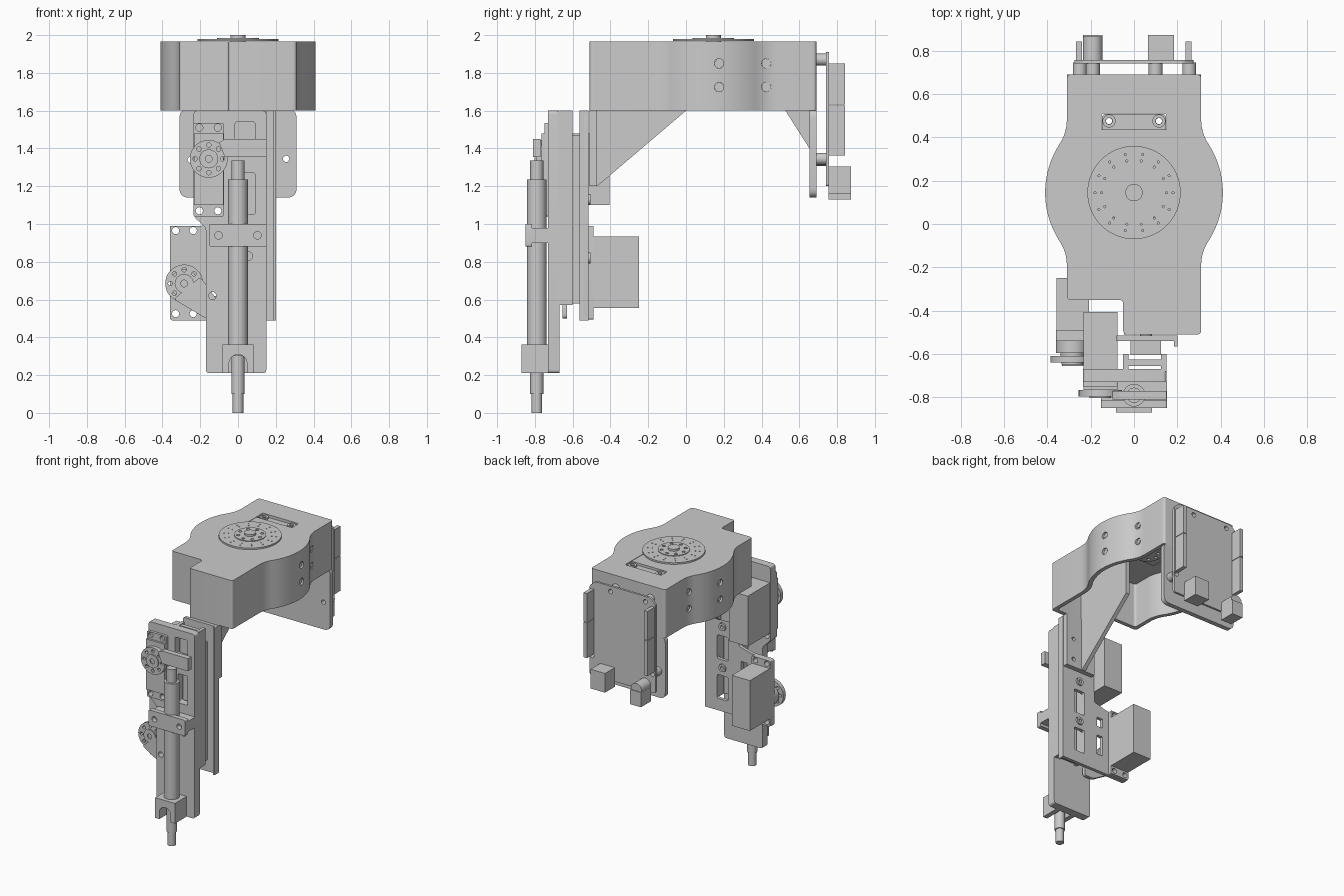
import bpy, bmesh, math
from mathutils import Vector

default = bpy.data.objects.get("Cube")
if default:
    bpy.data.objects.remove(default, do_unlink=True)

gray = bpy.data.materials.new("machine_gray")
gray.use_nodes = True
COLOR = (0.6, 0.6, 0.6, 1)
gray.diffuse_color = COLOR
gray.node_tree.nodes["Principled BSDF"].inputs["Base Color"].default_value = COLOR
made = []


def arc(cx, cy, r, a0, a1, n=10):
    angles = [math.radians(a0 + (a1 - a0) * i / n) for i in range(n + 1)]
    return [(cx + r * math.cos(a), cy + r * math.sin(a)) for a in angles]


def circle(cx, cy, r, n=32):
    return arc(cx, cy, r, 0, 360, n)[:-1]


def ring(cx, cy, radius, r, count):
    """A ring of small hole outlines."""
    return [circle(x, y, r, 12) for x, y in circle(cx, cy, radius, count)]


def rounded(points, r):
    """Round the corners that sit between two long edges."""
    out = []
    for i, p in enumerate(points):
        p = Vector(p)
        a = Vector(points[i - 1]) - p
        b = Vector(points[(i + 1) % len(points)]) - p
        if min(a.length, b.length) < 2.1 * r:
            out.append(tuple(p))
            continue
        a, b = p + a.normalized() * r, p + b.normalized() * r
        for k in range(6):
            t = k / 5
            out.append(tuple(a * (1 - t) ** 2 + p * 2 * t * (1 - t) + b * t * t))
    return out


def rect(x0, x1, y0, y1, r=0):
    pts = [(x0, y0), (x1, y0), (x1, y1), (x0, y1)]
    return rounded(pts, r) if r else pts


def plate(name, axis, lo, hi, *loops):
    """Extrude an outline with holes along one axis."""
    curve = bpy.data.curves.new(name, 'CURVE')
    curve.dimensions, curve.fill_mode = '2D', 'BOTH'
    curve.extrude = (hi - lo) / 2
    for loop in loops:
        spline = curve.splines.new('POLY')
        spline.points.add(len(loop) - 1)
        for pt, (u, v) in zip(spline.points, loop):
            pt.co = (u, v, 0, 1)
        spline.use_cyclic_u = True
    temp = bpy.data.objects.new(name + "_curve", curve)
    bpy.context.collection.objects.link(temp)
    graph = bpy.context.evaluated_depsgraph_get()
    mesh = bpy.data.meshes.new_from_object(temp.evaluated_get(graph))
    bpy.data.objects.remove(temp, do_unlink=True)
    bm = bmesh.new()
    bm.from_mesh(mesh)
    for vert in bm.verts:
        u, v, w = vert.co
        w += (lo + hi) / 2
        vert.co = {'x': (w, u, v), 'y': (u, w, v), 'z': (u, v, w)}[axis]
    bmesh.ops.remove_doubles(bm, verts=bm.verts, dist=1e-5)
    bmesh.ops.recalc_face_normals(bm, faces=bm.faces)
    bm.to_mesh(mesh)
    bm.free()
    mesh.materials.clear()
    mesh.materials.append(gray)
    obj = bpy.data.objects.new(name, mesh)
    bpy.context.collection.objects.link(obj)
    made.append(obj)
    return obj


def box(name, x0, x1, y0, y1, z0, z1):
    return plate(name, 'z', z0, z1, rect(x0, x1, y0, y1))


def carve(obj, cutter):
    """Cut one part out of another and drop the cutter."""
    made.remove(cutter)
    cutter.hide_render = True
    mod = obj.modifiers.new("cut", 'BOOLEAN')
    mod.operation, mod.object = 'DIFFERENCE', cutter
    graph = bpy.context.evaluated_depsgraph_get()
    mesh = bpy.data.meshes.new_from_object(obj.evaluated_get(graph))
    obj.modifiers.clear()
    obj.data = mesh
    bpy.data.objects.remove(cutter, do_unlink=True)


# Hollow housing with a round bulge and a notched front corner
HUB = 0.145


def housing_outline(t):
    d, turn = 0.335, math.degrees(math.atan2(0.335, 0.51))
    side = arc(0.51, HUB - d, 0.2 + t, 180, 180 - turn)
    side += arc(0, HUB, 0.41 - t, -turn, turn, 24)[1:]
    side += arc(0.51, HUB + d, 0.2 + t, 180 + turn, 180)[1:]
    left = [(-x, y) for x, y in reversed(side)]
    w, back, notch, front = 0.31 - t, 0.69 - t, t - 0.35, t - 0.51
    pts = side + [(w, back), (-w, back)] + left
    pts += [(-w, notch), (t - 0.05, notch), (t - 0.05, front), (w, front)]
    return rounded(pts, 0.02)


housing = plate("housing", 'z', 1.6, 1.965, housing_outline(0), rect(-0.15, 0.15, 0.02, 0.51, 0.01))
carve(housing, plate("cavity_cutter", 'z', 1.5, 1.935, housing_outline(0.03)))
carve(housing, plate("screw_cutter", 'x', -0.6, 0.6,
                     *[circle(y, z, 0.025, 20) for y in (0.175, 0.425) for z in (1.725, 1.85)]))
for s in (-1, 1):
    for y, x in ((0.175, 0.385), (0.425, 0.3)):
        for z in (1.725, 1.85):
            plate("screw_seat", 'x', s * x - 0.01, s * x + 0.01, circle(y, z, 0.0245, 20))
            plate("screw_head", 'x', s * x - 0.015, s * x + 0.015, circle(y, z, 0.014, 16))

# Turntable drive
plate("turntable_motor_flange", 'z', 1.91, 1.945, rect(-0.148, 0.148, 0, 0.508, 0.02),
      circle(-0.115, 0.475, 0.014), circle(0.115, 0.475, 0.014))
for s in (-1, 1):
    plate("flange_boss", 'z', 1.94, 1.96, circle(s * 0.115, 0.475, 0.03), circle(s * 0.115, 0.475, 0.015))
box("turntable_motor", -0.149, 0.149, 0.03, 0.435, 1.88, 1.963)
plate("turntable_underside_ring", 'z', 1.865, 1.885, circle(0, HUB, 0.1), *ring(0, HUB, 0.073, 0.012, 8))
plate("turntable_disc", 'z', 1.968, 1.98, circle(0, HUB, 0.215, 64),
      *ring(0, HUB, 0.15, 0.005, 14), *ring(0, HUB, 0.18, 0.005, 14))
plate("turntable_hub", 'z', 1.975, 1.985, circle(0, HUB, 0.11, 48), *ring(0, HUB, 0.083, 0.012, 8))
plate("turntable_pin", 'z', 1.96, 2.0, circle(0, HUB, 0.04))

# Rear hanging plate and its brace
standoffs = ((-0.19, 1.87), (0.1, 1.87), (-0.25, 1.34), (0.255, 1.345))
bores = [circle(x, z, 0.017, 20) for x, z in standoffs]
plate("rear_plate", 'y', 0.655, 0.69, rounded([(-0.31, 1.61), (-0.31, 1.14), (0.31, 1.14), (0.31, 1.61)], 0.05),
      *bores[2:])
plate("rear_brace", 'x', 0.04, 0.07, [(0.52, 1.61), (0.66, 1.39), (0.66, 1.61)])

# Circuit board on standoffs, with connectors
plate("circuit_board", 'y', 0.74, 0.757, rounded([(-0.275, 1.2), (0.275, 1.2), (0.275, 1.87),
      (0.23, 1.91), (-0.23, 1.91), (-0.275, 1.87)], 0.015), *bores)
for (x, z), bore in zip(standoffs, bores):
    plate("standoff", 'y', 0.685, 0.745, circle(x, z, 0.032, 24), bore)
for x in (-0.268, 0.238):
    for z0, z1 in ((1.363, 1.628), (1.632, 1.85)):
        box("pin_header", x, x + 0.028, 0.755, 0.843, z0, z1)
box("data_socket", 0.065, 0.185, 0.755, 0.873, 1.16, 1.305)
box("power_socket", -0.235, -0.145, 0.755, 0.873, 1.13, 1.24)
plate("power_barrel", 'y', 0.755, 0.865, circle(-0.19, 1.25, 0.045))

# Front hanging plate and brace
plate("front_plate", 'y', -0.51, -0.475, rect(-0.045, 0.2, 1.2, 1.6),
      circle(0.14, 1.26, 0.015), circle(0.14, 1.42, 0.015))
plate("front_brace", 'x', 0.04, 0.07, [(-0.49, 1.2), (-0.47, 1.2), (0, 1.6), (0, 1.94), (-0.49, 1.94)])


# Geared motors with drilled horns
def flange_holes(x0, x1, z0, z1):
    return [circle(x, z, 0.019, 20) for x in (x0 + 0.03, x1 - 0.032) for z in (z0 - 0.03, z1 + 0.03)]


def motor(name, span, rear, flange, horn, hx, hz):
    x0, x1, z0, z1 = span
    plate(name + "_flange", 'y', flange - 0.025, flange, rect(x0, x1, z0 - 0.06, z1 + 0.055, 0.01),
          *flange_holes(*span))
    box(name + "_body", x0 + 0.002, x1 - 0.002, flange - 0.04, rear, z0, z1)
    plate(name + "_gearbox", 'y', horn + 0.045, flange, circle(hx, hz, 0.075))
    plate(name + "_shaft", 'y', horn + 0.01, flange, circle(hx, hz, 0.055))
    plate(name + "_horn", 'y', horn, horn + 0.03, circle(hx, hz, 0.1, 48), *ring(hx, hz, 0.073, 0.012, 8))
    plate(name + "_horn_hub", 'y', horn - 0.008, horn, circle(hx, hz, 0.05), circle(hx, hz, 0.018))


UPPER = (-0.235, -0.075, 1.1, 1.48)
LOWER = (-0.36, -0.205, 0.555, 0.935)
motor("upper_motor", UPPER, -0.405, -0.725, -0.795, -0.155, 1.345)
motor("lower_motor", LOWER, -0.25, -0.49, -0.64, -0.285, 0.685)
plate("upper_lever", 'y', -0.81, -0.77, [(-0.1, 1.43), (-0.07, 1.45), (0.15, 1.45), (0.15, 1.355), (-0.07, 1.355)])
plate("lower_lever", 'y', -0.655, -0.63, rounded([(-0.34, 0.602), (-0.17, 0.5), (-0.09, 0.5),
      (-0.09, 0.57), (-0.2, 0.72)], 0.02))

# Fixed rear rail with windows, and slide
outline = [(-0.36, 0.49), (0.2, 0.49), (0.2, 1.6), (-0.08, 1.6), (-0.08, 1.02), (-0.19, 0.99), (-0.36, 0.99)]
plate("rear_rail", 'y', -0.54, -0.515, rounded(outline, 0.015),
      rect(0.01, 0.1, 0.58, 0.76, 0.012), rect(0.01, 0.1, 0.88, 1.06, 0.012),
      circle(0.055, 0.82, 0.03), circle(0.055, 1.13, 0.03), rect(-0.15, -0.1, 0.62, 0.77),
      rect(-0.15, -0.1, 0.84, 0.91), *flange_holes(*LOWER))
box("rail_lip", 0.185, 0.2, -0.565, -0.515, 0.49, 1.6)
for x in (-0.015, 0.105):
    box("slide_bar", x, x + 0.02, -0.605, -0.535, 0.58, 1.47)
box("slide_block", 0, 0.11, -0.605, -0.535, 1.2, 1.47)
for z in (0.82, 1.13):
    plate("slide_wheel", 'y', -0.6, -0.505, circle(0.055, z, 0.028), circle(0.055, z, 0.012))

# Moving carriage
for x in (-0.05, 0.125):
    box("carriage_side", x, x + 0.025, -0.68, -0.6, 0.57, 1.6)
box("carriage_core", -0.03, 0.13, -0.655, -0.625, 0.57, 1.595)
outline = [(-0.17, 0.21), (0.15, 0.21), (0.15, 1.6), (-0.235, 1.6), (-0.235, 1.04), (-0.17, 0.98)]
plate("carriage_plate", 'y', -0.73, -0.67, rounded(outline, 0.02),
      rect(-0.015, 0.09, 1.4, 1.54, 0.012), rect(0.01, 0.09, 1.05, 1.27, 0.012),
      circle(0.055, 0.83, 0.022), circle(-0.135, 0.62, 0.02), *flange_holes(*UPPER)[::2])


# Pen shaft, from tip to cap
for name, r, z0, z1 in (("pen_tip", 0.028, 0, 0.1), ("pen_neck", 0.035, 0.1, 0.37),
                        ("pen_barrel", 0.052, 0.3, 1.235), ("pen_cap", 0.035, 1.23, 1.335)):
    plate(name, 'z', z0, z1, circle(0, -0.79, r))

# Pen clamps
plate("middle_clamp", 'y', -0.85, -0.815, rect(-0.153, 0.153, 0.88, 1.0, 0.012),
      circle(-0.103, 0.94, 0.02), circle(0.103, 0.94, 0.02))
box("middle_clamp_block", -0.153, 0.153, -0.815, -0.73, 0.9, 0.98)
plate("lower_clamp", 'y', -0.87, -0.73, [(-0.082, 0.21), (-0.082, 0.362), (0.082, 0.362), (0.082, 0.21),
      (0.047, 0.21)] + arc(0, 0.262, 0.047, 0, 180, 16) + [(-0.047, 0.21)])

# Smooth the round parts, keep the edges sharp
bpy.ops.object.select_all(action='DESELECT')
for obj in made:
    obj.select_set(True)
bpy.context.view_layer.objects.active = made[0]
bpy.ops.object.shade_smooth_by_angle(angle=math.radians(30))
